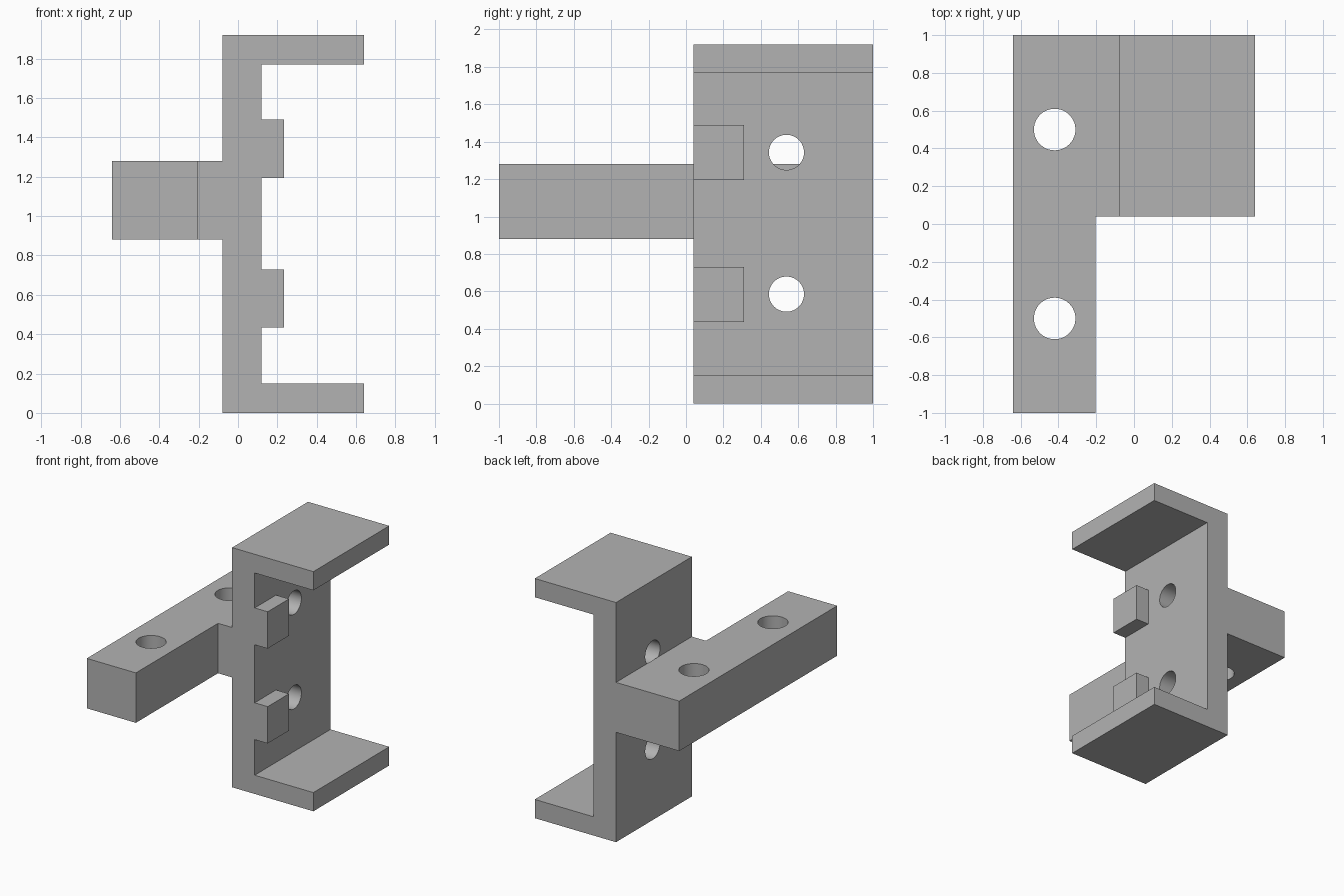
import bpy, bmesh, math
from mathutils import Matrix

cube = bpy.data.objects.get("Cube")
if cube:
    bpy.data.objects.remove(cube, do_unlink=True)

GREY = (0.45, 0.45, 0.45, 1)
grey = bpy.data.materials.new("plain grey")
grey.use_nodes = True
grey.diffuse_color = GREY
grey.node_tree.nodes["Principled BSDF"].inputs["Base Color"].default_value = GREY


def finish(name, bm):
    bmesh.ops.recalc_face_normals(bm, faces=bm.faces)
    mesh = bpy.data.meshes.new(name)
    bm.to_mesh(mesh)
    bm.free()
    mesh.materials.append(grey)
    obj = bpy.data.objects.new(name, mesh)
    bpy.context.collection.objects.link(obj)
    return obj


def prism(name, points, place, start, end):
    """Extrude a 2D profile; place(a, b, depth) gives each 3D point."""
    bm = bmesh.new()
    low = [bm.verts.new(place(a, b, start)) for a, b in points]
    high = [bm.verts.new(place(a, b, end)) for a, b in points]
    bm.faces.new(low)
    bm.faces.new(high)
    for i in range(len(points)):
        j = (i + 1) % len(points)
        bm.faces.new((low[i], low[j], high[j], high[i]))
    return finish(name, bm)


def drill(name, centre, radius, length, axis):
    bm = bmesh.new()
    turn = Matrix.Rotation(math.pi / 2, 4, "Y") if axis == "x" else Matrix()
    bmesh.ops.create_cone(bm, cap_ends=True, segments=48, radius1=radius,
                          radius2=radius, depth=length,
                          matrix=Matrix.Translation(centre) @ turn)
    return finish(name, bm)


def combine(target, tool, operation):
    mod = target.modifiers.new(operation.lower(), "BOOLEAN")
    mod.operation = operation
    mod.solver = "EXACT"
    mod.object = tool
    tool.hide_render = True
    bpy.context.view_layer.objects.active = target
    bpy.ops.object.modifier_apply(modifier=mod.name)
    bpy.data.objects.remove(tool, do_unlink=True)


def along_y(a, b, d):
    return (a, d, b)


def along_z(a, b, d):
    return (a, b, d)


FRONT, BACK = 0.04, 1.0
WALL_L, WALL_R, LIP = -0.08, 0.12, 0.64
TOP, PLATE = 1.92, 0.15

# C-shaped channel
bracket = prism("bracket", [
    (WALL_L, 0), (LIP, 0), (LIP, PLATE), (WALL_R, PLATE),
    (WALL_R, TOP - PLATE), (LIP, TOP - PLATE), (LIP, TOP), (WALL_L, TOP),
], along_y, FRONT, BACK)

# Screw holes through the channel wall
for z in (0.585, 1.343):
    combine(bracket, drill("wall_hole", (0.02, 0.537, z), 0.094, 0.5, "x"), "DIFFERENCE")

# Locating pegs on the inside of the wall
for z in (0.435, 1.195):
    peg = prism("peg", [(0.06, z), (0.235, z), (0.235, z + 0.295), (0.06, z + 0.295)],
                along_y, FRONT, 0.31)
    combine(bracket, peg, "UNION")

# Mounting arm with its root against the wall, and two vertical holes
arm = prism("mounting_arm", [
    (-0.64, -1), (-0.205, -1), (-0.205, FRONT), (WALL_L, FRONT),
    (WALL_L, BACK), (-0.64, BACK),
], along_z, 0.88, 1.28)
for y in (-0.5, 0.5):
    combine(arm, drill("arm_hole", (-0.42, y, 1.08), 0.11, 1, "z"), "DIFFERENCE")
combine(bracket, arm, "UNION")

# Smooth hole walls, crisp edges elsewhere
bpy.ops.object.select_all(action="DESELECT")
bracket.select_set(True)
bpy.context.view_layer.objects.active = bracket
bpy.ops.object.shade_smooth_by_angle(angle=math.radians(30))
